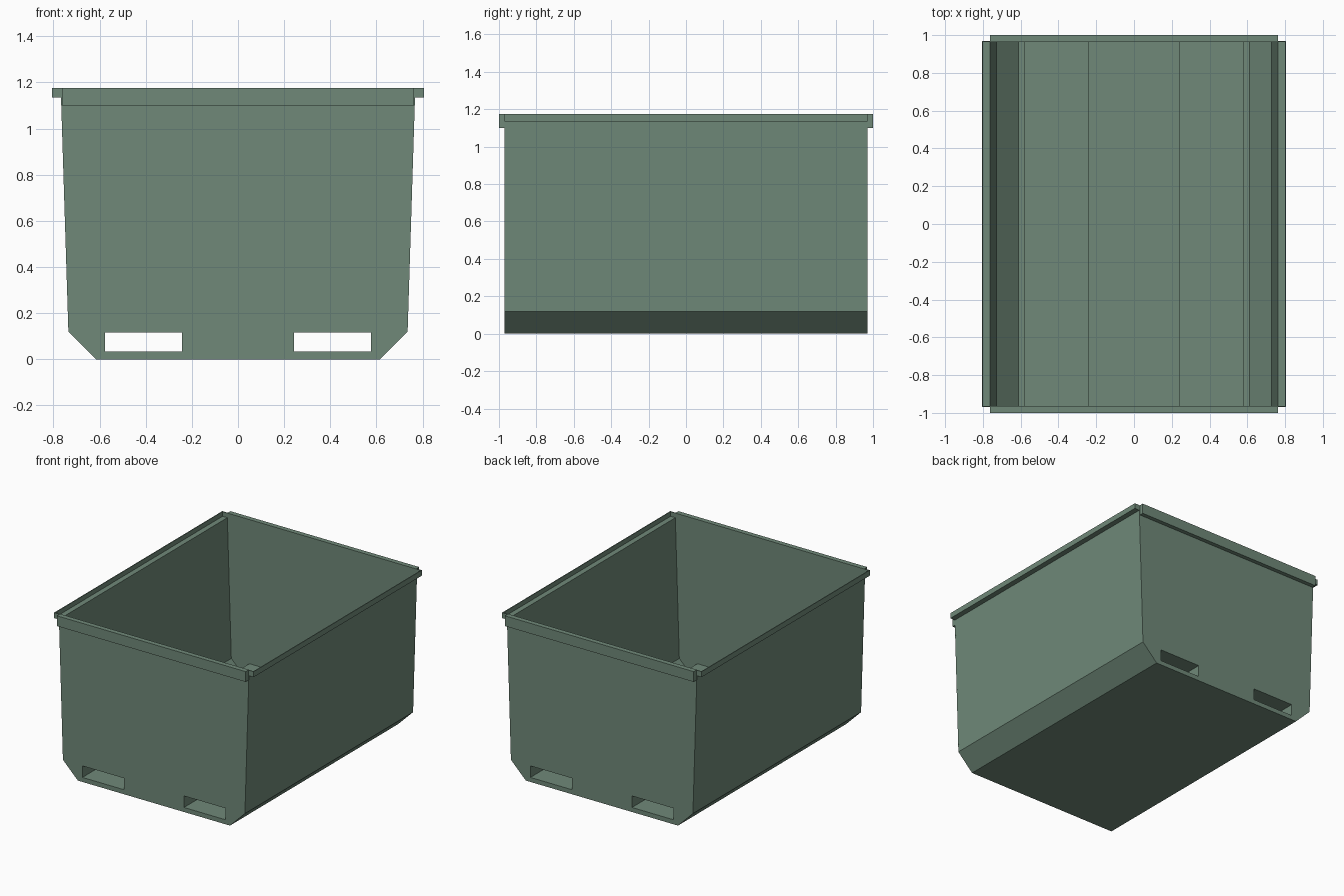
import bpy, bmesh

if "Cube" in bpy.data.objects:
    bpy.data.objects.remove(bpy.data.objects["Cube"])

T = 0.006          # sheet thickness
END = 0.97         # half length of the body

paint = bpy.data.materials.new("green_paint")
paint.diffuse_color = (0.16, 0.25, 0.19, 1)
paint.use_nodes = True
paint.node_tree.nodes["Principled BSDF"].inputs["Base Color"].default_value = paint.diffuse_color


def finish(name, bm):
    bmesh.ops.recalc_face_normals(bm, faces=bm.faces[:])
    me = bpy.data.meshes.new(name)
    bm.to_mesh(me)
    bm.free()
    me.materials.append(paint)
    ob = bpy.data.objects.new(name, me)
    bpy.context.collection.objects.link(ob)
    return ob


def sheet(name, pts, closed=False):
    """Bent sheet: an x-z line swept along y and thickened."""
    bm = bmesh.new()
    rows = [[bm.verts.new((x, y, z)) for x, z in pts] for y in (-END, END)]
    n = len(pts)
    for i in range(n if closed else n - 1):
        j = (i + 1) % n
        bm.faces.new((rows[0][i], rows[0][j], rows[1][j], rows[1][i]))
    ob = finish(name, bm)
    mod = ob.modifiers.new("thickness", 'SOLIDIFY')
    mod.thickness = T
    mod.offset = 0
    mod.use_even_offset = True
    return ob


def plate(name, loops, y0, y1):
    """Flat plate between y0 and y1; loops after the first are holes."""
    bm = bmesh.new()
    edges = []
    for pts in loops:
        vs = [bm.verts.new((x, y0, z)) for x, z in pts]
        edges += [bm.edges.new((vs[i - 1], vs[i])) for i in range(len(vs))]
    bmesh.ops.triangle_fill(bm, edges=edges, use_beauty=True, normal=(0, -1, 0))
    ext = bmesh.ops.extrude_face_region(bm, geom=bm.faces[:], use_keep_orig=True)
    for v in ext["geom"]:
        if isinstance(v, bmesh.types.BMVert):
            v.co.y = y1
    return finish(name, bm)


def rect(x0, x1, z0, z1):
    return [(x0, z0), (x1, z0), (x1, z1), (x0, z1)]


def mirrored(half):
    return [(-x, z) for x, z in reversed(half)] + half


# Floor, chamfers, side walls and upturned side rims in one folded sheet
h = T / 2
sheet("body_shell", mirrored([(0.613, h), (0.732, 0.121), (0.764, 1.138),
                              (0.803, 1.138), (0.803, 1.175)]))

# Fork pockets running through the body
pockets = [rect(-0.58, -0.24, 0.03, 0.12), rect(0.24, 0.58, 0.03, 0.12)]
for side, p in zip(("left", "right"), pockets):
    sheet(side + "_fork_pocket", p, closed=True)

# End walls with pocket openings, and the rim bars on them
outline = mirrored([(0.614, 0), (0.735, 0.12), (0.767, 1.135),
                    (0.806, 1.135), (0.806, 1.175)])
for end, s in (("front", -1), ("back", 1)):
    plate(end + "_wall", [outline] + pockets, s * (END - T), s * END)
    plate(end + "_rim", [rect(-0.762, 0.762, 1.10, 1.175)], s * END, s * 1.0)
